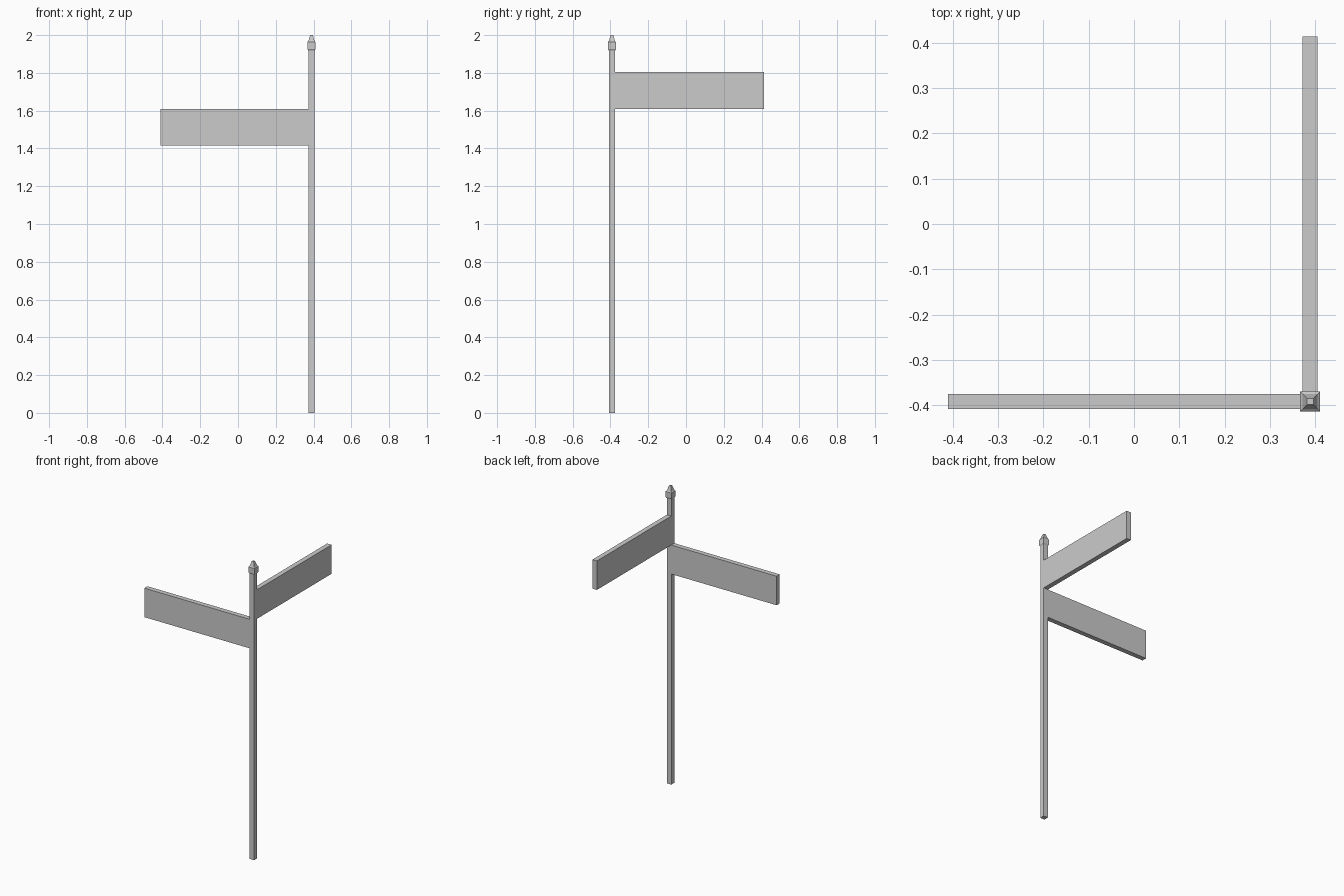
import bpy, bmesh

if "Cube" in bpy.data.objects:
    bpy.data.objects.remove(bpy.data.objects["Cube"])

PX, PY = 0.389, -0.392      # post axis
H = 0.0165                  # half thickness of post and signs


def make_object(name, bm):
    bmesh.ops.recalc_face_normals(bm, faces=bm.faces)
    mesh = bpy.data.meshes.new(name)
    bm.to_mesh(mesh)
    bm.free()
    obj = bpy.data.objects.new(name, mesh)
    bpy.context.collection.objects.link(obj)
    return obj


def square_loft(name, profile):
    """Stack square rings of (half width, height) around the post axis."""
    bm = bmesh.new()
    rings = [[bm.verts.new((PX + sx * w, PY + sy * w, z))
              for sx, sy in ((-1, -1), (1, -1), (1, 1), (-1, 1))]
             for w, z in profile]
    for a, b in zip(rings, rings[1:]):
        for i in range(4):
            j = (i + 1) % 4
            bm.faces.new((a[i], a[j], b[j], b[i]))
    bm.faces.new(rings[0][::-1])
    bm.faces.new(rings[-1])
    return make_object(name, bm)


def box(name, lo, hi):
    bm = bmesh.new()
    bmesh.ops.create_cube(bm, size=1)
    for v in bm.verts:
        v.co = [(a + b) / 2 + c * (b - a) for a, b, c in zip(lo, hi, v.co)]
    return make_object(name, bm)


# Square post
square_loft("post", [(H, 0), (H, 1.925)])

# Pointed finial with a wider band
square_loft("finial", [(H, 1.918), (0.022, 1.926), (0.022, 1.963),
                       (0.0165, 1.968), (0.007, 2.0)])

# Two street sign blades, flush with the post, at right angles
box("lower_sign", (-0.411, PY - H, 1.415), (PX - H, PY + H, 1.61))
box("upper_sign", (PX - H, PY + H, 1.61), (PX + H, 0.414, 1.805))
